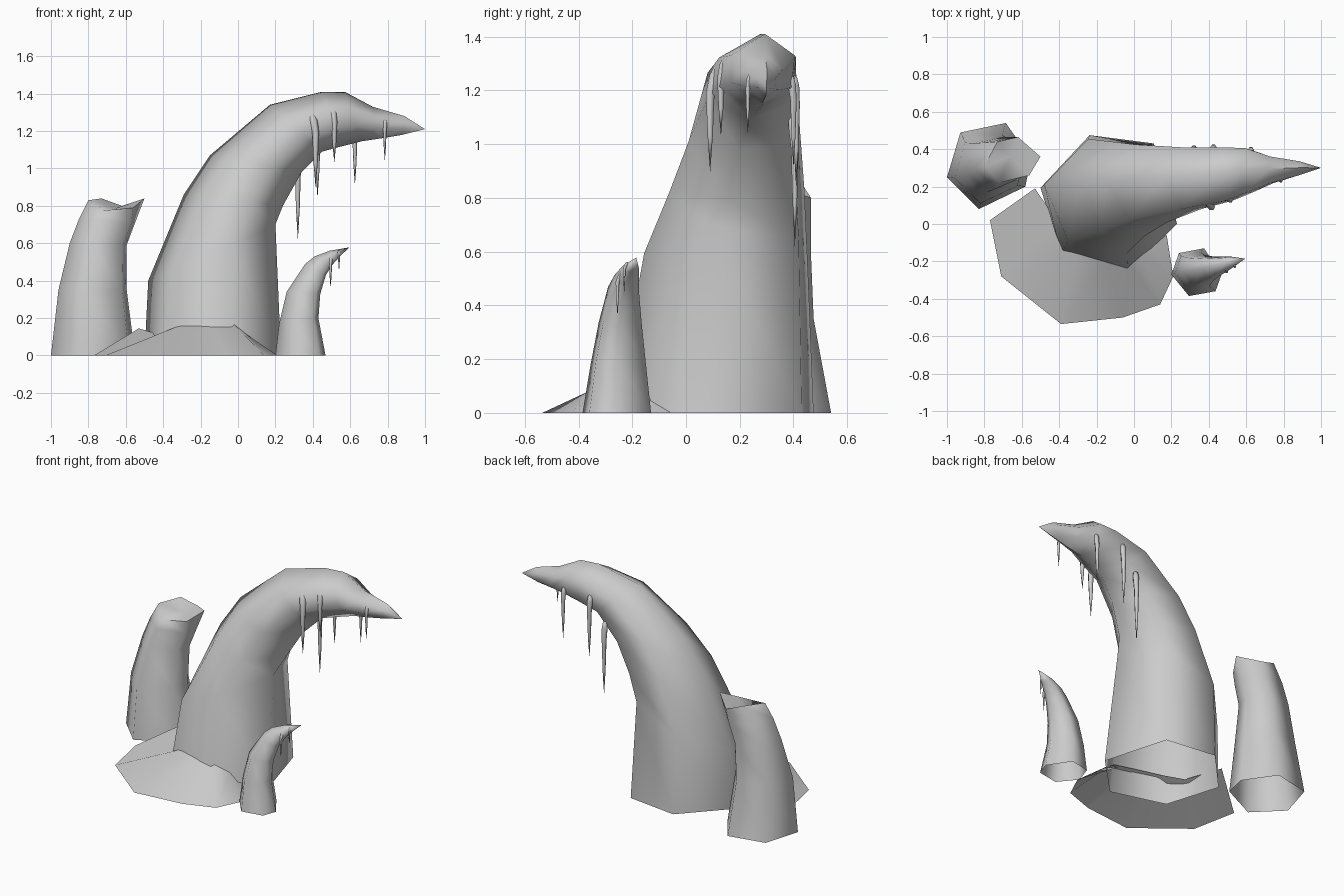
import bpy, bmesh, math

if "Cube" in bpy.data.objects:
    bpy.data.objects.remove(bpy.data.objects["Cube"])

GREY = (0.6, 0.6, 0.6, 1)
stone = bpy.data.materials.new("plain grey")
stone.use_nodes = True
stone.diffuse_color = GREY
stone.node_tree.nodes["Principled BSDF"].inputs["Base Color"].default_value = GREY


def loft(name, rings, tip=None, top=None, closed=True, angle=70):
    """Skin a list of point rings; optional end points close the ends."""
    bm = bmesh.new()
    rows = [[bm.verts.new(p) for p in ring] for ring in rings]
    n = len(rows[0])
    span = range(n if closed else n - 1)
    for a, b in zip(rows, rows[1:]):
        for i in span:
            j = (i + 1) % n
            bm.faces.new((a[i], a[j], b[j], b[i]))
    for point, row in ((top, rows[0]), (tip, rows[-1])):
        if point:
            apex = bm.verts.new(point)
            for i in span:
                bm.faces.new((row[i], row[(i + 1) % n], apex))
    bmesh.ops.recalc_face_normals(bm, faces=bm.faces)
    if not closed and sum(f.normal.z for f in bm.faces) < 0:
        bmesh.ops.reverse_faces(bm, faces=bm.faces)
    mesh = bpy.data.meshes.new(name)
    bm.to_mesh(mesh)
    bm.free()
    mesh.materials.append(stone)
    obj = bpy.data.objects.new(name, mesh)
    bpy.context.collection.objects.link(obj)
    bpy.ops.object.select_all(action="DESELECT")
    obj.select_set(True)
    bpy.context.view_layer.objects.active = obj
    bpy.ops.object.shade_smooth_by_angle(angle=math.radians(angle))


def spike(name, base, end, spans, tip, rim=()):
    """Each span: outer x, outer z, inner x, inner z, front y, back y.
    The six-sided section blends from base to end along the spike."""
    rings = []
    for k, (ox, oz, ix, iz, y0, y1) in enumerate(spans):
        blend = min(1, k / 4)
        ring = []
        for (t0, s0), (t1, s1) in zip(base, end):
            t = t0 + (t1 - t0) * blend
            s = s0 + (s1 - s0) * blend
            ring.append((ox + (ix - ox) * t, y0 + (y1 - y0) * s, oz + (iz - oz) * t))
        rings.append(ring)
    loft(name, rings + list(rim), tip)


def icicle(name, x, y, top, bottom, radius, hook_x, hook_y):
    """Thin drop whose upper end bends toward the spike."""
    length = top - bottom
    profile = [(0.0, 0.75, 1), (0.08, 1, 0.6), (0.25, 0.8, 0), (0.65, 0.5, 0)]
    rings = []
    for f, r, bend in profile:
        rings.append([(x + hook_x * bend + radius * r * math.cos(k * math.pi / 3),
                       y + hook_y * bend + radius * r * math.sin(k * math.pi / 3),
                       top - f * length) for k in range(6)])
    loft(name, rings, (x, y, bottom), (x + hook_x, y + hook_y, top + radius * 0.4))


# Large curved spike
spike("large_spike",
      [(0, .62), (.36, 1), (.83, .94), (1, .36), (.64, 0), (.15, .14)],
      [(0, .55), (.3, 1), (.75, .95), (1, .5), (.68, .03), (.3, .03)],
      [(-.5, 0, .23, 0, -.265, .475),
       (-.48, .4, .2, .7, -.16, .455),
       (-.29, .86, .24, .8, -.07, .44),
       (-.15, 1.07, .34, .98, 0, .425),
       (.17, 1.34, .45, 1.09, .07, .41),
       (.45, 1.41, .56, 1.12, .115, .41),
       (.57, 1.41, .66, 1.145, .16, .405),
       (.72, 1.33, .76, 1.16, .215, .36),
       (.89, 1.28, .88, 1.18, .26, .335)],
      (1, .3, 1.21))

# Broken stump, its top cut sloping down to the front
stump = [(0, .37), (.16, .89), (.7, 1), (1, .58), (.93, .26), (.38, 0)]
spike("broken_spike", stump, stump,
      [(-1, 0, -.55, 0, .08, .54),
       (-.96, .35, -.595, .35, .11, .475),
       (-.9, .6, -.595, .59, .17, .465),
       (-.85, .73, -.55, .71, .19, .465)],
      (-.66, .36, .785),
      [[(-.8, .31, .83), (-.73, .44, .84), (-.62, .465, .8),
        (-.5, .36, .84), (-.56, .26, .79), (-.72, .22, .775)]])

# Small curved spike
horn = [(0, .45), (.15, .9), (.65, 1), (1, .45), (.88, .1), (.35, 0)]
spike("small_spike", horn, horn,
      [(.2, 0, .468, 0, -.385, -.13),
       (.22, .17, .43, .2, -.355, -.15),
       (.26, .34, .44, .33, -.325, -.165),
       (.36, .49, .47, .43, -.29, -.175),
       (.41, .53, .505, .485, -.265, -.175),
       (.49, .56, .54, .525, -.235, -.175)],
      (.595, -.185, .578))

# Low mound banked against the front
loft("ground_mound",
     [[(-.77, .02, 0), (-.71, -.28, 0), (-.39, -.535, 0), (-.06, -.5, 0),
       (.14, -.43, 0), (.21, -.28, 0), (.175, -.06, 0)],
      [(-.53, .19, .145), (-.4, 0, .105), (-.3, -.14, .165), (-.15, -.18, .165),
       (-.02, -.22, .165), (.05, -.16, .11), (.05, -.08, .06)]],
     closed=False)

# Icicles: x, y, top, bottom, radius, hook x, hook y
drops = [(.415, .09, 1.29, .895, .023, -.02, .03),
         (.515, .13, 1.32, 1.03, .02, -.01, .02),
         (.785, .23, 1.26, 1.04, .012, 0, .01),
         (.32, .405, 1.1, .615, .02, 0, -.01),
         (.425, .41, 1.25, .84, .02, 0, -.01),
         (.625, .4, 1.25, .91, .017, 0, -.01),
         (.495, -.255, .53, .36, .01, 0, .02),
         (.54, -.23, .56, .45, .007, 0, .01)]
for number, drop in enumerate(drops, 1):
    icicle(f"icicle_{number}", *drop)
